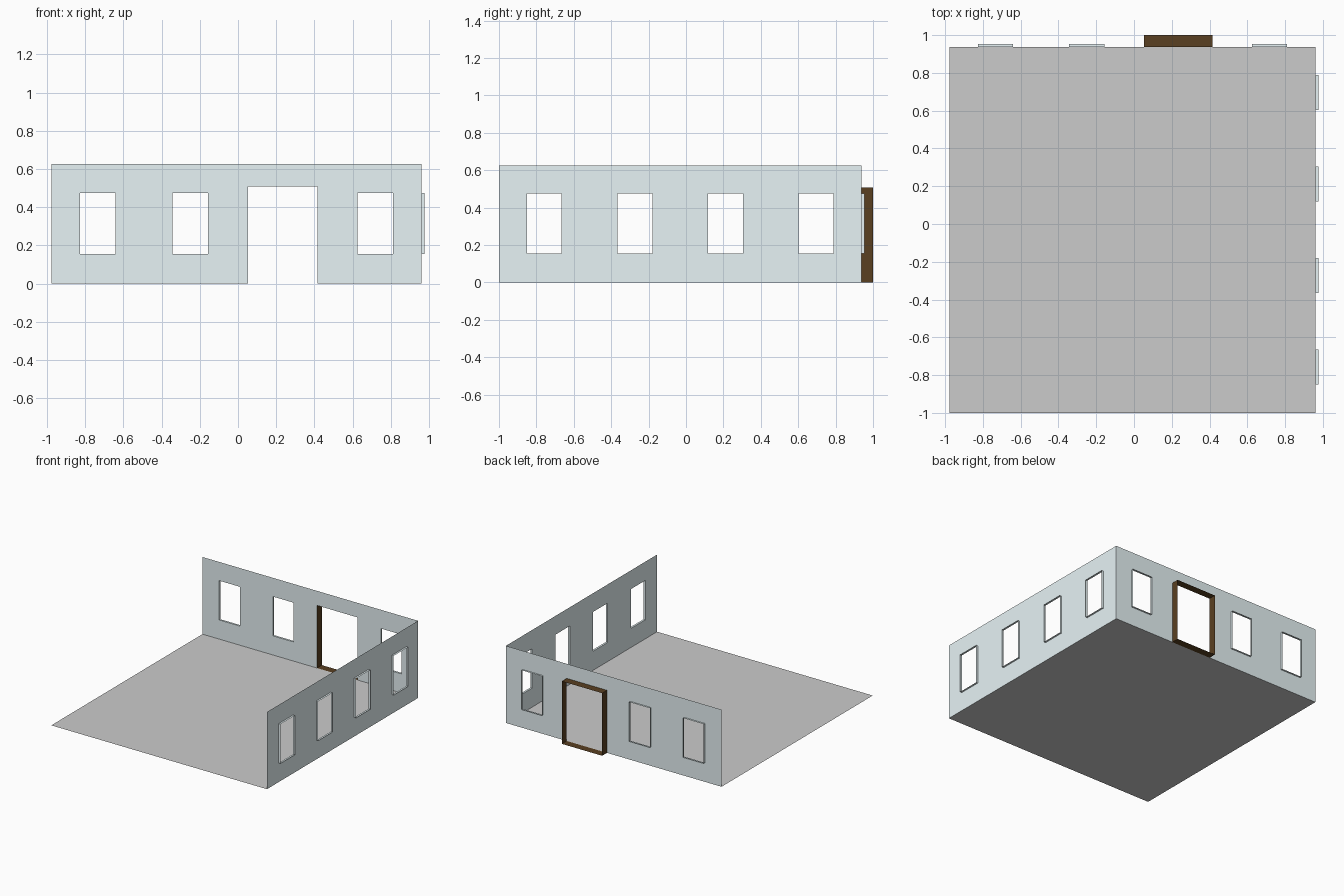
import bpy
from mathutils import Vector

if "Cube" in bpy.data.objects:
    bpy.data.objects.remove(bpy.data.objects["Cube"])

X0, X1 = -0.976, 0.960       # room extents
Y0, Y1 = -1.0, 0.938
H = 0.626                    # wall height
WIN_W, WIN_Z0, WIN_Z1 = 0.186, 0.155, 0.474
DOOR_W, DOOR_H = 0.362, 0.508
WIN_DEPTH, DOOR_DEPTH = 0.016, 0.062


def material(name, color):
    m = bpy.data.materials.new(name)
    m.diffuse_color = (*color, 1)
    m.use_nodes = True
    m.node_tree.nodes["Principled BSDF"].inputs["Base Color"].default_value = m.diffuse_color
    return m


def make(name, verts, faces, mat=None):
    me = bpy.data.meshes.new(name)
    me.from_pydata(verts, [], faces)
    me.update()
    ob = bpy.data.objects.new(name, me)
    bpy.context.collection.objects.link(ob)
    if mat:
        me.materials.append(mat)
    return ob


def wall(name, start, along, out, length, openings, mat):
    """Flat sheet made of grid cells, leaving out the openings (u0, u1, z0, z1)."""
    us = sorted({0, length, *[u for o in openings for u in o[:2]]})
    zs = sorted({0, H, *[z for o in openings for z in o[2:]]})
    n = len(zs)
    verts = [start + along * u + Vector((0, 0, z)) for u in us for z in zs]
    flip = along.cross(Vector((0, 0, 1))).dot(out) < 0
    faces = []
    for i in range(len(us) - 1):
        for j in range(n - 1):
            u, z = (us[i] + us[i + 1]) / 2, (zs[j] + zs[j + 1]) / 2
            if any(o[0] < u < o[1] and o[2] < z < o[3] for o in openings):
                continue
            f = [i * n + j, (i + 1) * n + j, (i + 1) * n + j + 1, i * n + j + 1]
            faces.append(f[::-1] if flip else f)
    make(name, verts, faces, mat)


def rim(name, start, along, out, opening, depth, mat):
    """Thin four-sided sleeve that projects outwards from an opening."""
    u0, u1, z0, z1 = opening
    loop = [start + along * u + Vector((0, 0, z))
            for u, z in ((u0, z0), (u1, z0), (u1, z1), (u0, z1))]
    flip = along.cross(Vector((0, 0, 1))).dot(out) < 0
    faces = [[k, (k + 1) % 4, (k + 1) % 4 + 4, k + 4] for k in range(4)]
    if flip:
        faces = [f[::-1] for f in faces]
    make(name, loop + [p + out * depth for p in loop], faces, mat)


wall_mat = material("pale_blue", (0.80, 0.90, 0.92))
door_mat = material("dark_wood", (0.10, 0.05, 0.015))

# Floor
make("floor", [(X0, Y0, 0), (X1, Y0, 0), (X1, Y1, 0), (X0, Y1, 0)], [(0, 1, 2, 3)])

# Walls divided into four equal bays; one bay of the back wall holds the door
for label, start, along, out, length, door_bay in (
        ("back", Vector((X0, Y1, 0)), Vector((1, 0, 0)), Vector((0, 1, 0)), X1 - X0, 2),
        ("right", Vector((X1, Y0, 0)), Vector((0, 1, 0)), Vector((1, 0, 0)), Y1 - Y0, None)):
    openings = []
    for bay in range(4):
        c = length * (bay + 0.5) / 4
        if bay == door_bay:
            o = (c - DOOR_W / 2, c + DOOR_W / 2, 0, DOOR_H)
            rim("door_frame", start, along, out, o, DOOR_DEPTH, door_mat)
        else:
            o = (c - WIN_W / 2, c + WIN_W / 2, WIN_Z0, WIN_Z1)
            rim(f"{label}_window_frame_{bay + 1}", start, along, out, o, WIN_DEPTH, wall_mat)
        openings.append(o)
    wall(f"{label}_wall", start, along, out, length, openings, wall_mat)
